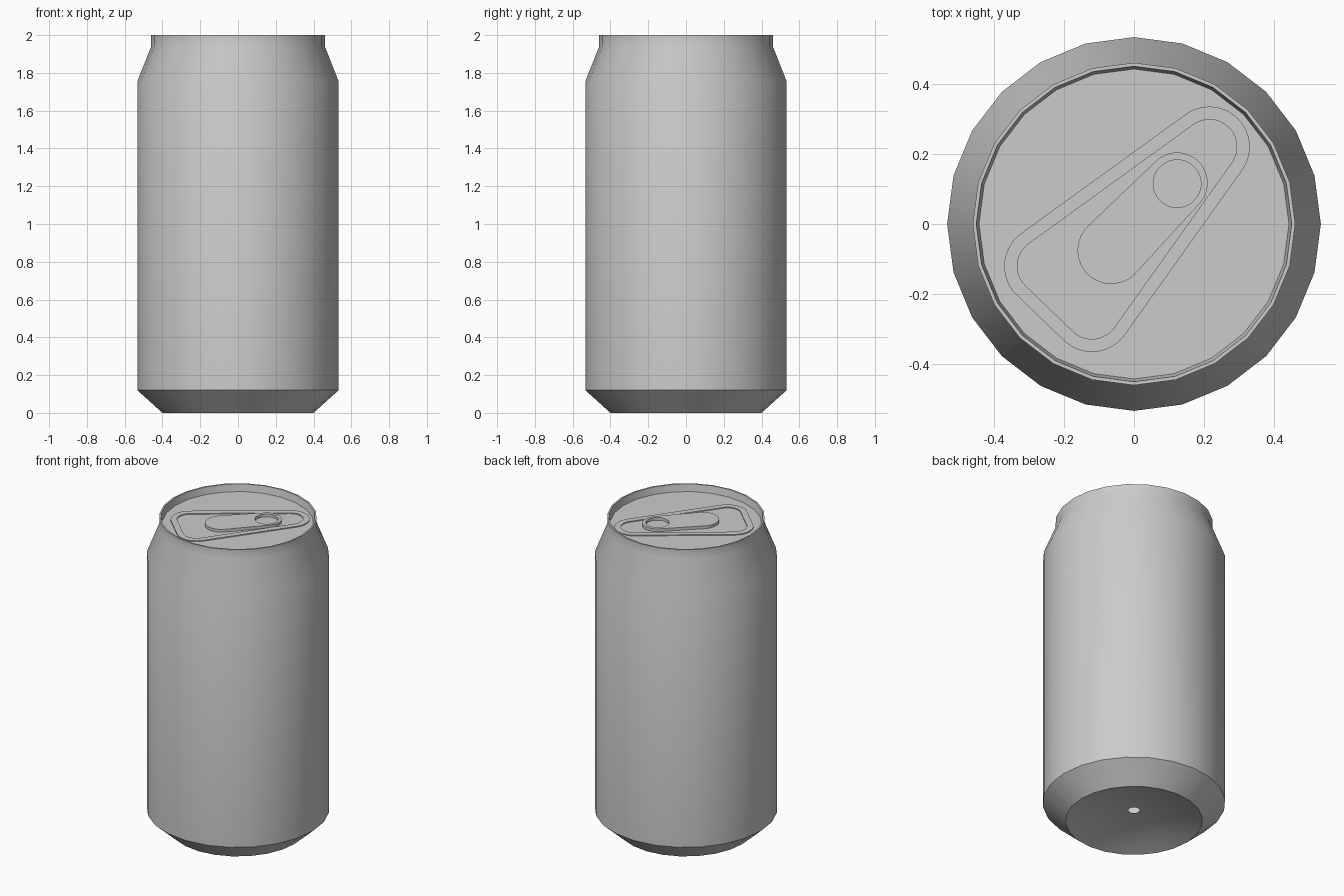
import bpy
import bmesh
from math import cos, sin, tau, radians
from mathutils import Vector
from mathutils.geometry import convex_hull_2d

default = bpy.data.objects.get("Cube")
if default:
    bpy.data.objects.remove(default, do_unlink=True)

SIDES = 24
LID_Z = 1.955

metal = bpy.data.materials.new("brushed grey metal")
metal.use_nodes = True
metal.diffuse_color = (0.6, 0.6, 0.6, 1)
metal.node_tree.nodes["Principled BSDF"].inputs["Base Color"].default_value = (0.6, 0.6, 0.6, 1)


def finish(obj):
    """Give the part its material and smooth shading with sharp edges."""
    obj.data.materials.clear()
    obj.data.materials.append(metal)
    bpy.ops.object.select_all(action="DESELECT")
    obj.select_set(True)
    bpy.context.view_layer.objects.active = obj
    bpy.ops.object.shade_smooth_by_angle(angle=radians(30))


def lathe(name, profile, close_end=False):
    """Turn a (radius, height) profile around the z axis."""
    bm = bmesh.new()
    rings = [[bm.verts.new((r * cos(tau * i / SIDES), r * sin(tau * i / SIDES), z))
              for i in range(SIDES)] for r, z in profile]
    for low, high in zip(rings, rings[1:]):
        for i in range(SIDES):
            j = (i + 1) % SIDES
            bm.faces.new((low[i], low[j], high[j], high[i]))
    if close_end:
        bm.faces.new(rings[-1])
    mesh = bpy.data.meshes.new(name)
    bm.to_mesh(mesh)
    bm.free()
    obj = bpy.data.objects.new(name, mesh)
    bpy.context.collection.objects.link(obj)
    finish(obj)


def hull(circles, steps=48):
    """Outline wrapped tightly around a set of (x, y, radius) circles."""
    pts = [Vector((x + r * cos(tau * i / steps), y + r * sin(tau * i / steps)))
           for x, y, r in circles for i in range(steps)]
    return [pts[i] for i in convex_hull_2d(pts)]


def plate(name, outlines, bottom, top):
    """Flat plate from an outer outline and optional inner holes."""
    curve = bpy.data.curves.new(name, "CURVE")
    curve.dimensions = "2D"
    curve.fill_mode = "BOTH"
    curve.extrude = (top - bottom) / 2
    for outline in outlines:
        spline = curve.splines.new("POLY")
        spline.points.add(len(outline) - 1)
        for point, p in zip(spline.points, outline):
            point.co = (p.x, p.y, 0, 1)
        spline.use_cyclic_u = True
    source = bpy.data.objects.new(name + " outline", curve)
    bpy.context.collection.objects.link(source)
    graph = bpy.context.evaluated_depsgraph_get()
    mesh = bpy.data.meshes.new_from_object(source.evaluated_get(graph))
    bpy.data.objects.remove(source, do_unlink=True)
    bm = bmesh.new()
    bm.from_mesh(mesh)
    bmesh.ops.remove_doubles(bm, verts=bm.verts, dist=0.0001)
    bmesh.ops.recalc_face_normals(bm, faces=bm.faces)
    bmesh.ops.translate(bm, verts=bm.verts, vec=(0, 0, (top + bottom) / 2))
    bm.to_mesh(mesh)
    bm.free()
    obj = bpy.data.objects.new(name, mesh)
    bpy.context.collection.objects.link(obj)
    finish(obj)


# Can shell: domed base with a centre hole, body, shoulder, rim and sunken lid
lathe("can_body", [
    (0.033, 0.07), (0.1, 0.067), (0.2, 0.055), (0.31, 0.03), (0.4, 0),
    (0.533, 0.12), (0.533, 1.755), (0.46, 1.94), (0.46, 2),
    (0.45, 2), (0.442, LID_Z)], close_end=True)

# Raised bead around the rounded triangular panel
corners = [(0.215, 0.22), (-0.255, -0.12), (-0.12, -0.25)]
plate("panel_bead",
      [hull([(x, y, r) for x, y in corners]) for r in (0.115, 0.078)],
      LID_Z - 0.002, LID_Z + 0.006)

# Pull tab with a round finger hole
plate("pull_tab",
      [hull([(-0.065, -0.075, 0.096), (0.123, 0.117, 0.087)]),
       hull([(0.123, 0.115, 0.068)])],
      LID_Z - 0.002, LID_Z + 0.018)
